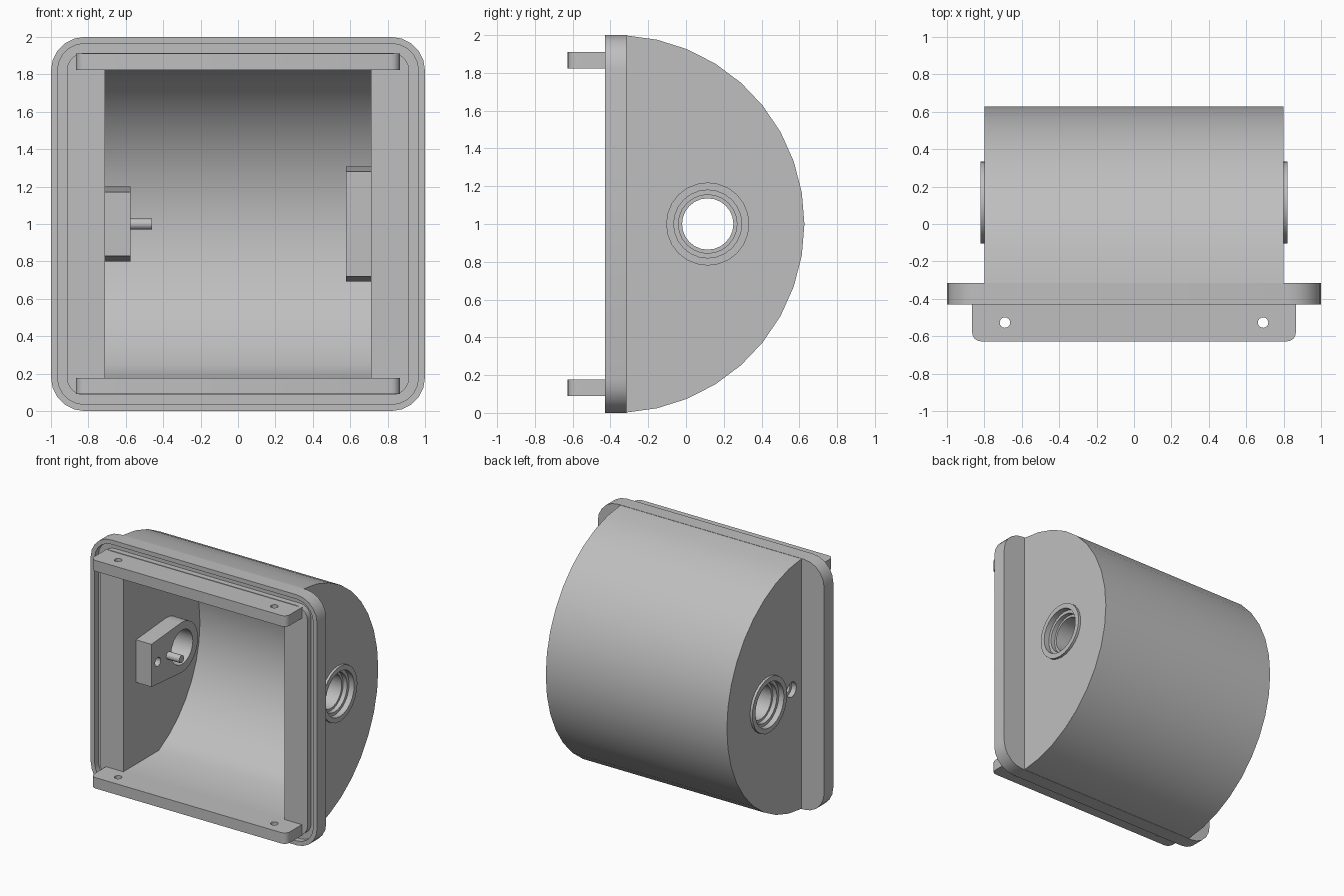
import bpy, bmesh
from math import sin, cos, pi, radians, asin, acos, atan2, hypot

cube = bpy.data.objects.get("Cube")
if cube:
    bpy.data.objects.remove(cube, do_unlink=True)

grey = bpy.data.materials.new("plain_grey")
grey.use_nodes = True
COLOUR = (0.52, 0.52, 0.52, 1)
grey.diffuse_color = COLOUR
grey.node_tree.nodes["Principled BSDF"].inputs["Base Color"].default_value = COLOUR

AXIS_Y = -0.373    # axis of the curved body
BORE_Y = 0.115     # axis of the shaft bores
FRONT, BACK = -0.43, -0.315   # flange faces


def prism(name, outline, axis, low, high):
    """Extrude a flat outline along the x, y or z axis."""
    place = {"x": lambda u, v, w: (w, u, v),
             "y": lambda u, v, w: (u, w, v),
             "z": lambda u, v, w: (u, v, w)}[axis]
    bm = bmesh.new()
    ends = [[bm.verts.new(place(u, v, w)) for u, v in outline] for w in (low, high)]
    bm.faces.new(ends[0])
    bm.faces.new(ends[1])
    n = len(outline)
    for i in range(n):
        j = (i + 1) % n
        bm.faces.new((ends[0][i], ends[0][j], ends[1][j], ends[1][i]))
    bmesh.ops.recalc_face_normals(bm, faces=bm.faces)
    mesh = bpy.data.meshes.new(name)
    bm.to_mesh(mesh)
    bm.free()
    mesh.materials.append(grey)
    obj = bpy.data.objects.new(name, mesh)
    bpy.context.collection.objects.link(obj)
    return obj


def combine(obj, other, operation="DIFFERENCE"):
    """Apply a boolean and remove the second object."""
    mod = obj.modifiers.new("cut", "BOOLEAN")
    mod.operation, mod.object, mod.solver = operation, other, "EXACT"
    bpy.context.view_layer.update()
    graph = bpy.context.evaluated_depsgraph_get()
    mesh = bpy.data.meshes.new_from_object(obj.evaluated_get(graph))
    obj.modifiers.clear()
    obj.data = mesh
    bpy.data.objects.remove(other, do_unlink=True)


def arc(cu, cv, r, start, end, steps):
    return [(cu + r * cos(start + (end - start) * i / steps),
             cv + r * sin(start + (end - start) * i / steps)) for i in range(steps + 1)]


def circle(cu, cv, r, sides=24):
    return arc(cu, cv, r, 0, 2 * pi, sides)[:-1]


def rounded(half, radius):
    """Rounded square around the centre of the flange."""
    k = half - radius
    pts = []
    for i, (su, sv) in enumerate(((1, 1), (-1, 1), (-1, -1), (1, -1))):
        pts += arc(su * k, 1 + sv * k, radius, i * pi / 2, (i + 1) * pi / 2, 5)
    return pts


def mount_outline(front, half, r):
    """Round end around the bore, tapering to a flat front edge."""
    du = front - BORE_Y
    t = atan2(half, du) - acos(r / hypot(du, half))
    return arc(BORE_Y, 1, r, -t, t, 20) + [(front, 1 + half), (front, 1 - half)]


# Curved shell with flange and bosses
sweep = radians(87)
profile = arc(AXIS_Y, 1, 1, -sweep, sweep, 18)
profile += [(-0.39, profile[-1][1]), (-0.39, profile[0][1])]
shell = prism("shell", profile, "x", -0.8, 0.8)
combine(shell, prism("flange", rounded(1, 0.18), "y", FRONT, BACK), "UNION")
for side in (-1, 1):
    boss = prism("boss", circle(BORE_Y, 1, 0.22), "x", *sorted((side * 0.77, side * 0.82)))
    combine(shell, boss, "UNION")

# Cavity with flat floor and ceiling
half, r_in = 0.823, 0.91
a = asin(half / r_in)
hollow = arc(AXIS_Y, 1, r_in, -a, a, 14) + [(-0.6, 1 + half), (-0.6, 1 - half)]
combine(shell, prism("cavity", hollow, "x", -0.712, 0.712))

# Seal groove in the flange face
groove = prism("groove", rounded(0.965, 0.145), "y", FRONT - 0.1, FRONT + 0.045)
combine(groove, prism("core", rounded(0.915, 0.095), "y", FRONT - 0.2, FRONT + 0.2))
combine(shell, groove)

# Shaft mounts on the inner walls
right_mount = prism("pin_mount", mount_outline(-0.27, 0.17, 0.2), "x", -0.74, -0.575)
left_mount = prism("wide_mount", mount_outline(-0.2, 0.28, 0.308), "x", 0.578, 0.74)

# Stepped bores through walls and mounts
for side in (-1, 1):
    for r, depth in ((0.18, 0.775), (0.155, 0.735), (0.136, 0.5)):
        combine(shell, prism("bore", circle(BORE_Y, 1, r), "x",
                             *sorted((side * depth, side * 0.9))))
for mount in (left_mount, right_mount):
    combine(mount, prism("bore", circle(BORE_Y, 1, 0.136), "x", -1, 1))

# Cable hole beside the right bore
for part, r, inner in ((shell, 0.035, -0.65), (shell, 0.06, -0.76), (right_mount, 0.035, -0.5)):
    combine(part, prism("hole", circle(-0.19, 1, r, 16), "x", -0.95, inner))

pin = prism("stop_pin", circle(-0.055, 1, 0.03, 16), "x", -0.64, -0.46)

# Fixing tabs with rounded front corners and screw holes
parts = [shell, right_mount, left_mount, pin]
tip, w, c = -0.627, 0.865, 0.045
tab_shape = [(w, FRONT + 0.01), (-w, FRONT + 0.01)]
tab_shape += arc(-w + c, tip + c, c, pi, 1.5 * pi, 4)
tab_shape += arc(w - c, tip + c, c, 1.5 * pi, 2 * pi, 4)
for name, low in (("lower_tab", 0.09), ("upper_tab", 1.824)):
    tab = prism(name, tab_shape, "z", low, low + 0.087)
    for x in (-0.69, 0.69):
        combine(tab, prism("hole", circle(x, -0.527, 0.028, 16), "z", low - 0.1, low + 0.2))
    parts.append(tab)

# Smooth curved faces, keep edges sharp
for part in parts:
    part.data.shade_smooth()
    part.data.set_sharp_from_angle(angle=radians(30))
